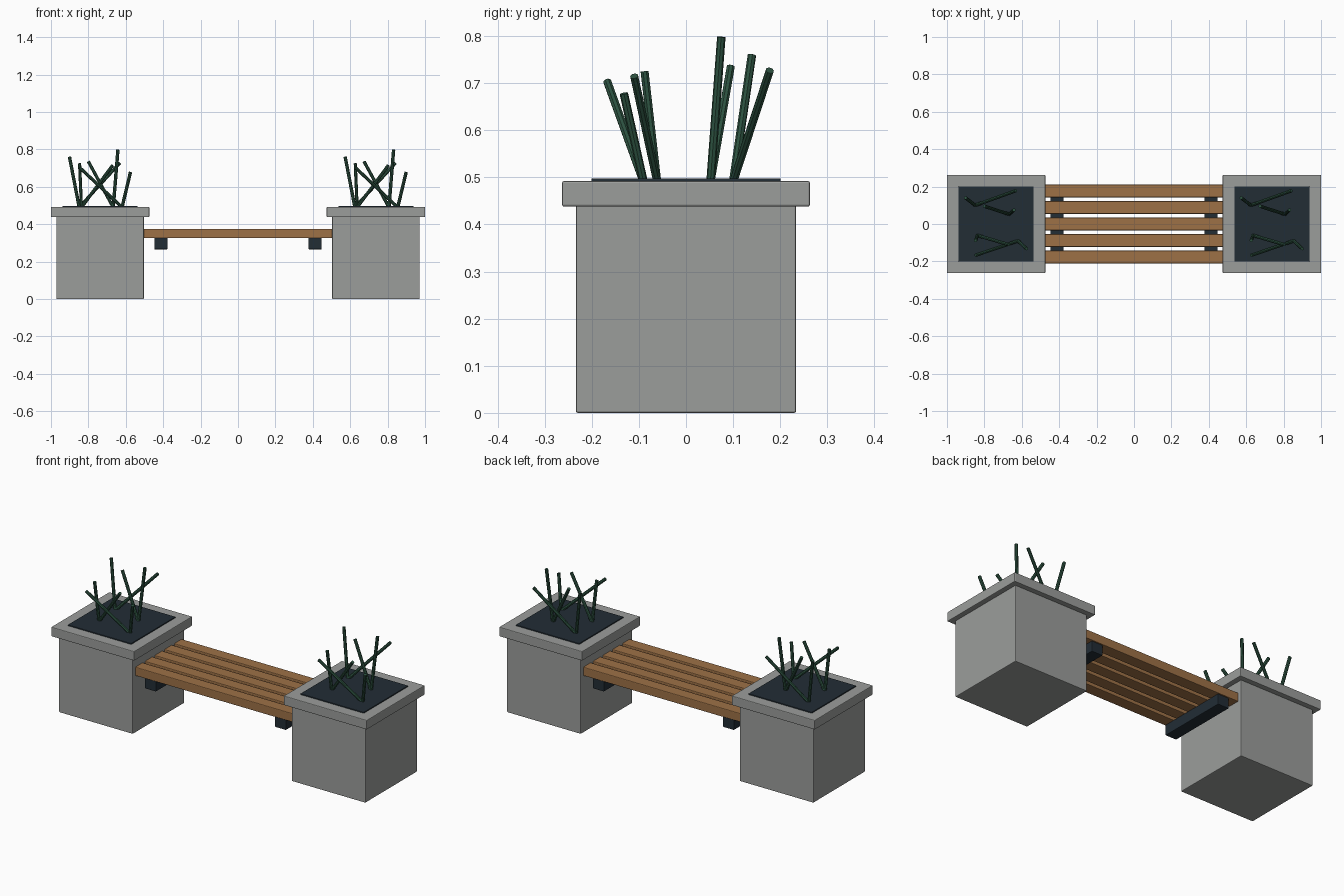
import bpy
from mathutils import Vector

cube = bpy.data.objects.get("Cube")
if cube:
    bpy.data.objects.remove(cube, do_unlink=True)


def material(name, rgb):
    m = bpy.data.materials.new(name)
    m.use_nodes = True
    m.diffuse_color = (*rgb, 1)
    m.node_tree.nodes["Principled BSDF"].inputs["Base Color"].default_value = (*rgb, 1)
    return m


concrete = material("concrete grey", (0.33, 0.34, 0.33))
wood = material("warm wood", (0.34, 0.165, 0.062))
dark = material("dark slate", (0.016, 0.026, 0.036))
green = material("stem green", (0.026, 0.085, 0.052))


def box(name, x, y, z_range, size_x, size_y, mat, bevel=0.004):
    """Box with softened edges, placed by its height range."""
    low, high = z_range
    bpy.ops.mesh.primitive_cube_add(size=1, location=(x, y, (low + high) / 2))
    ob = bpy.context.object
    ob.name = name
    ob.scale = (size_x, size_y, high - low)
    bpy.ops.object.transform_apply(location=False, rotation=False, scale=True)
    ob.data.materials.append(mat)
    mod = ob.modifiers.new("soft edges", "BEVEL")
    mod.width = bevel
    mod.segments = 2
    return ob


def stem(name, base, tip, radius=0.009):
    """Straight round stem between two points."""
    base, tip = Vector(base), Vector(tip)
    axis = tip - base
    bpy.ops.mesh.primitive_cylinder_add(vertices=8, radius=radius, depth=axis.length,
                                        location=(base + tip) / 2)
    ob = bpy.context.object
    ob.name = name
    ob.rotation_euler = axis.to_track_quat("Z", "Y").to_euler()
    ob.data.materials.append(green)
    bpy.ops.object.shade_smooth_by_angle()


# Stem clusters relative to the planter centre: base (x, y), then two tips
clusters = [
    ((-0.112, 0.1), (-0.164, 0.14, 0.76), (0.105, 0.178, 0.727)),
    ((0.07, 0.052), (0.095, 0.075, 0.798), (-0.063, 0.095, 0.735)),
    ((-0.1, -0.061), (-0.11, -0.088, 0.725), (0.067, -0.11, 0.715)),
    ((0.117, -0.09), (0.162, -0.132, 0.678), (-0.11, -0.167, 0.703)),
]

for side, s in (("left", 1), ("right", -1)):
    # Planter
    cx = s * 0.737
    box(side + "_planter_body", cx, 0, (0, 0.442), 0.468, 0.468, concrete)
    box(side + "_planter_rim", cx, 0, (0.438, 0.492), 0.526, 0.526, concrete)
    box(side + "_planter_soil", cx, 0, (0.47, 0.498), 0.402, 0.402, dark, 0.003)
    # Plant stems
    for i, (base, *tips) in enumerate(clusters):
        for j, tip in enumerate(tips):
            stem(f"{side}_stem_{i * 2 + j + 1}", (cx + base[0], base[1], 0.49),
                 (cx + tip[0], tip[1], tip[2]))
    # Support beam under the seat
    box(side + "_seat_support", s * 0.412, 0, (0.265, 0.326), 0.07, 0.41, dark)

# Seat slats
for i in range(5):
    box(f"seat_slat_{i + 1}", 0, (i - 2) * 0.0882, (0.325, 0.375), 1.02, 0.068, wood)
